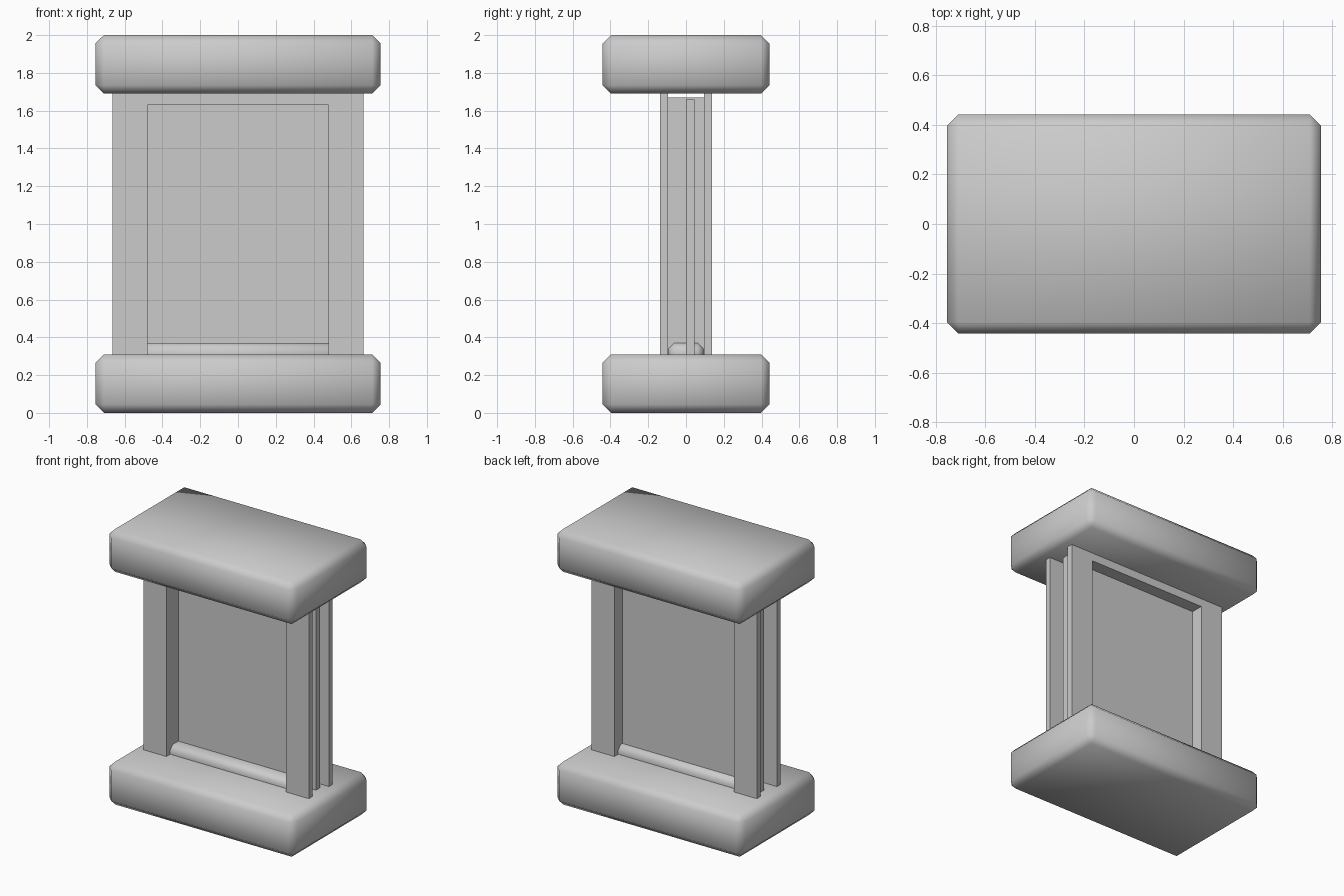
import bpy, bmesh

if "Cube" in bpy.data.objects:
    bpy.data.objects.remove(bpy.data.objects["Cube"])

grey = bpy.data.materials.new("light_grey")
grey.diffuse_color = (0.6, 0.6, 0.6, 1)
grey.use_nodes = True
grey.node_tree.nodes["Principled BSDF"].inputs["Base Color"].default_value = grey.diffuse_color


def finish(name, bm, smooth=False):
    bmesh.ops.recalc_face_normals(bm, faces=bm.faces)
    mesh = bpy.data.meshes.new(name)
    for f in bm.faces:
        f.smooth = smooth
    bm.to_mesh(mesh)
    bm.free()
    mesh.materials.append(grey)
    obj = bpy.data.objects.new(name, mesh)
    bpy.context.collection.objects.link(obj)
    return obj


def box(name, x, y0, y1, z0, z1, chamfer=0):
    """Box centred on x with half-width x; chamfered boxes are smooth shaded."""
    bm = bmesh.new()
    bmesh.ops.create_cube(bm, size=1)
    for v in bm.verts:
        v.co = (v.co.x * 2 * x,
                y0 if v.co.y < 0 else y1,
                z0 if v.co.z < 0 else z1)
    if chamfer:
        bmesh.ops.bevel(bm, geom=bm.edges[:], offset=chamfer, segments=1,
                        affect='EDGES', profile=0.5)
    return finish(name, bm, chamfer > 0)


def arch(name, xi, xo, zi, zo, y0, y1, z0=0.29):
    """Upright U-shaped frame, open at the bottom, extruded along y."""
    outline = [(-xo, z0), (-xo, zo), (xo, zo), (xo, z0),
               (xi, z0), (xi, zi), (-xi, zi), (-xi, z0)]
    bm = bmesh.new()
    face = bm.faces.new([bm.verts.new((x, y0, z)) for x, z in outline])
    ext = bmesh.ops.extrude_face_region(bm, geom=[face])
    moved = [g for g in ext["geom"] if isinstance(g, bmesh.types.BMVert)]
    bmesh.ops.translate(bm, verts=moved, vec=(0, y1 - y0, 0))
    return finish(name, bm)


# Thick chamfered slabs at bottom and top
box("base_slab", 0.755, -0.4425, 0.4425, 0, 0.31, 0.045)
box("top_slab", 0.755, -0.4425, 0.4425, 1.69, 2.0, 0.045)

# Outer frame plates and the lining of the opening between them
arch("front_frame", 0.48, 0.665, 1.63, 1.71, -0.137, -0.094)
arch("back_frame", 0.48, 0.665, 1.63, 1.71, 0.094, 0.137)
arch("opening_lining", 0.48, 0.52, 1.63, 1.67, -0.094, 0.094)

# Thin panel closing the opening, and the rounded sill at its foot
box("centre_panel", 0.627, 0.0, 0.045, 0.29, 1.66)
box("sill_bar", 0.55, -0.093, 0.093, 0.25, 0.37, 0.03)
